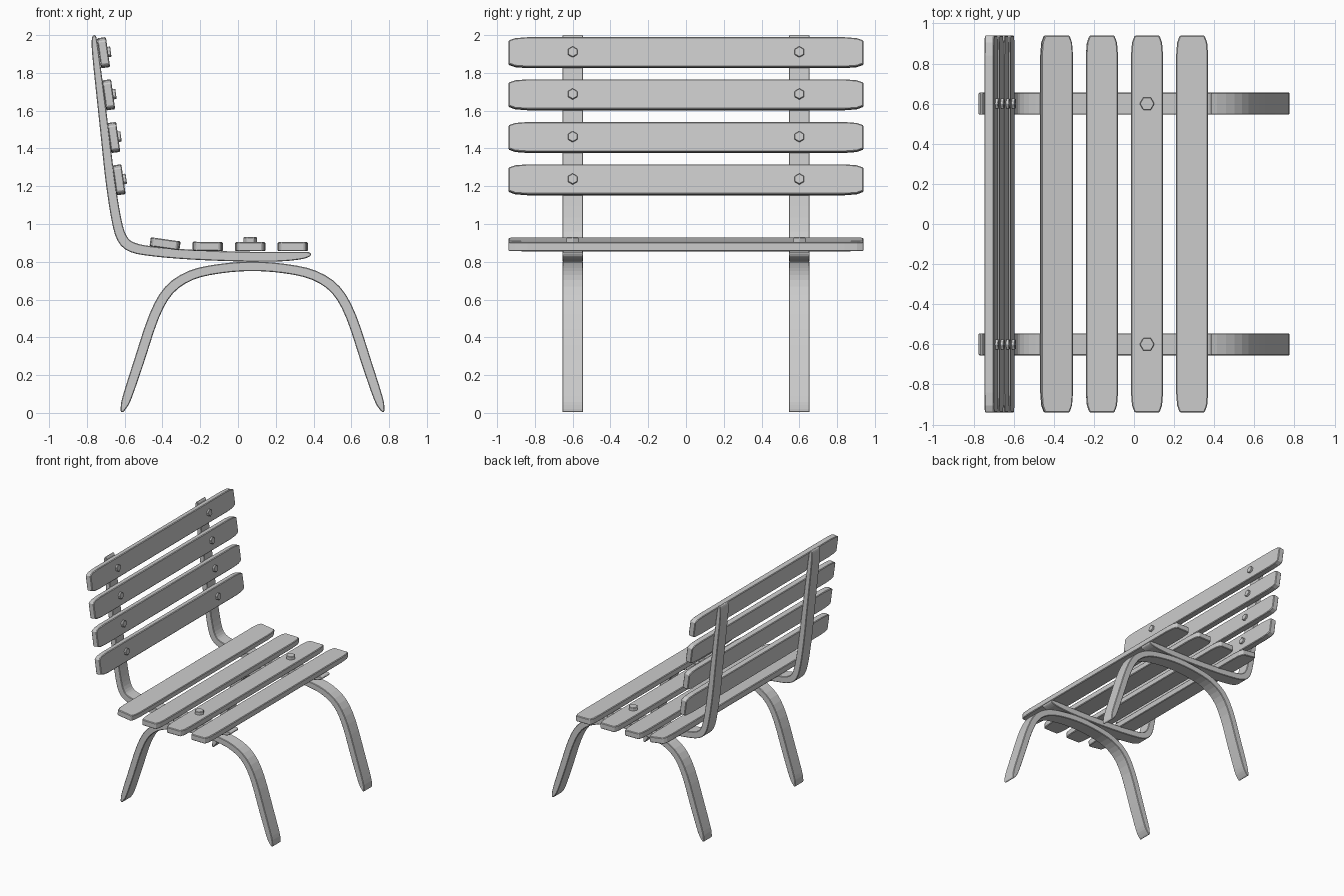
import bpy, bmesh
from math import radians, sin, cos, pi
from mathutils import Vector

if "Cube" in bpy.data.objects:
    bpy.data.objects.remove(bpy.data.objects["Cube"])


def prism(name, outline, depth, place, bevel=0.0):
    """Extrude a closed 2D outline; place(u, v, w) maps it into space."""
    bm = bmesh.new()
    lo = [bm.verts.new(place(u, v, -depth / 2)) for u, v in outline]
    hi = [bm.verts.new(place(u, v, depth / 2)) for u, v in outline]
    bm.faces.new(lo)
    bm.faces.new(hi[::-1])
    n = len(lo)
    for i in range(n):
        j = (i + 1) % n
        bm.faces.new((lo[i], hi[i], hi[j], lo[j]))
    bmesh.ops.recalc_face_normals(bm, faces=bm.faces)
    mesh = bpy.data.meshes.new(name)
    bm.to_mesh(mesh)
    bm.free()
    obj = bpy.data.objects.new(name, mesh)
    bpy.context.collection.objects.link(obj)
    if bevel:
        mod = obj.modifiers.new("Bevel", 'BEVEL')
        mod.width, mod.segments, mod.angle_limit = bevel, 1, radians(50)
    return obj


def smooth_path(pts, steps=3):
    """Catmull-Rom through (x, z, half thickness) points."""
    p = [Vector(q) for q in pts]
    p = [2 * p[0] - p[1]] + p + [2 * p[-1] - p[-2]]
    out = []
    for a, b, c, d in zip(p, p[1:], p[2:], p[3:]):
        for k in range(steps):
            t = k / steps
            out.append(0.5 * (2 * b + (c - a) * t + (2 * a - 5 * b + 4 * c - d) * t * t
                              + (3 * b - a - 3 * c + d) * t ** 3))
    return out + [p[-2]]


def strap(name, pts, y):
    """Flat bent bar with varying thickness, standing in the xz plane."""
    path = smooth_path(pts)
    left, right = [], []
    for i, q in enumerate(path):
        t = path[min(i + 1, len(path) - 1)] - path[max(i - 1, 0)]
        n = Vector((-t.y, t.x)).normalized() * q.z
        left.append((q.x + n.x, q.y + n.y))
        right.append((q.x - n.x, q.y - n.y))
    prism(name, left + right[::-1], 0.11, lambda u, v, w: (u, y + w, v), 0.004)


def tilted(x, y, z, a):
    """Placement with local z leaning towards +x by angle a."""
    return lambda u, v, w: (x + u * cos(a) + w * sin(a), y + v, z - u * sin(a) + w * cos(a))


THICK = 0.048
HALF_W, HALF_L = 0.08, 0.94
corner = [(HALF_W, HALF_L - 0.10), (HALF_W - 0.005, HALF_L - 0.035), (HALF_W - 0.018, HALF_L)]
top_end = corner + [(-u, v) for u, v in corner[::-1]]
slat_outline = top_end + [(-u, -v) for u, v in top_end]


def slat(name, x, z, deg):
    prism(name, slat_outline, THICK, tilted(x, 0, z, radians(deg)), 0.005)


def bolts(name, x, z, deg, r, h):
    a = radians(deg)
    off = THICK / 2 + h / 2 - 0.004
    hexagon = [(r * cos(i * pi / 3), r * sin(i * pi / 3)) for i in range(6)]
    for y in (-0.6, 0.6):
        prism(name, hexagon, h + 0.008, tilted(x + off * sin(a), y, z + off * cos(a), a), 0.003)


# Arched legs: half the arch, mirrored about its middle
MID = 0.077
half = [(-0.616, 0.004, 0.005), (-0.608, 0.025, 0.014), (-0.588, 0.08, 0.024),
        (-0.525, 0.27, 0.027), (-0.445, 0.51, 0.027), (-0.365, 0.65, 0.027),
        (-0.25, 0.728, 0.026), (-0.10, 0.763, 0.025)]
arch = half + [(MID, 0.776, 0.025)] + [(2 * MID - x, z, h) for x, z, h in half[::-1]]

# Bent bar carrying the back and seat
back_bar = [(-0.758, 2.0, 0.004), (-0.761, 1.98, 0.013), (-0.754, 1.90, 0.018),
            (-0.729, 1.685, 0.021), (-0.703, 1.46, 0.023), (-0.677, 1.235, 0.025),
            (-0.645, 1.03, 0.026), (-0.614, 0.925, 0.027), (-0.56, 0.877, 0.027),
            (-0.45, 0.855, 0.026), (-0.25, 0.838, 0.026), (0.0, 0.828, 0.026),
            (0.2, 0.827, 0.026), (0.32, 0.832, 0.021), (0.37, 0.838, 0.014), (0.386, 0.841, 0.005)]

for y in (-0.6, 0.6):
    strap("leg_arch", arch, y)
    strap("back_and_seat_bar", back_bar, y)

# Seat slats
for x, z, deg in ((-0.386, 0.895, 8), (-0.16, 0.881, 1), (0.065, 0.88, 0), (0.29, 0.88, 0)):
    slat("seat_slat", x, z, deg)
bolts("seat_bolt", 0.065, 0.88, 0, 0.037, 0.026)

# Back slats with their bolts
for x, z in ((-0.712, 1.907), (-0.685, 1.684), (-0.658, 1.458), (-0.630, 1.234)):
    slat("back_slat", x, z, 82)
    bolts("back_bolt", x, z, 82, 0.029, 0.015)
